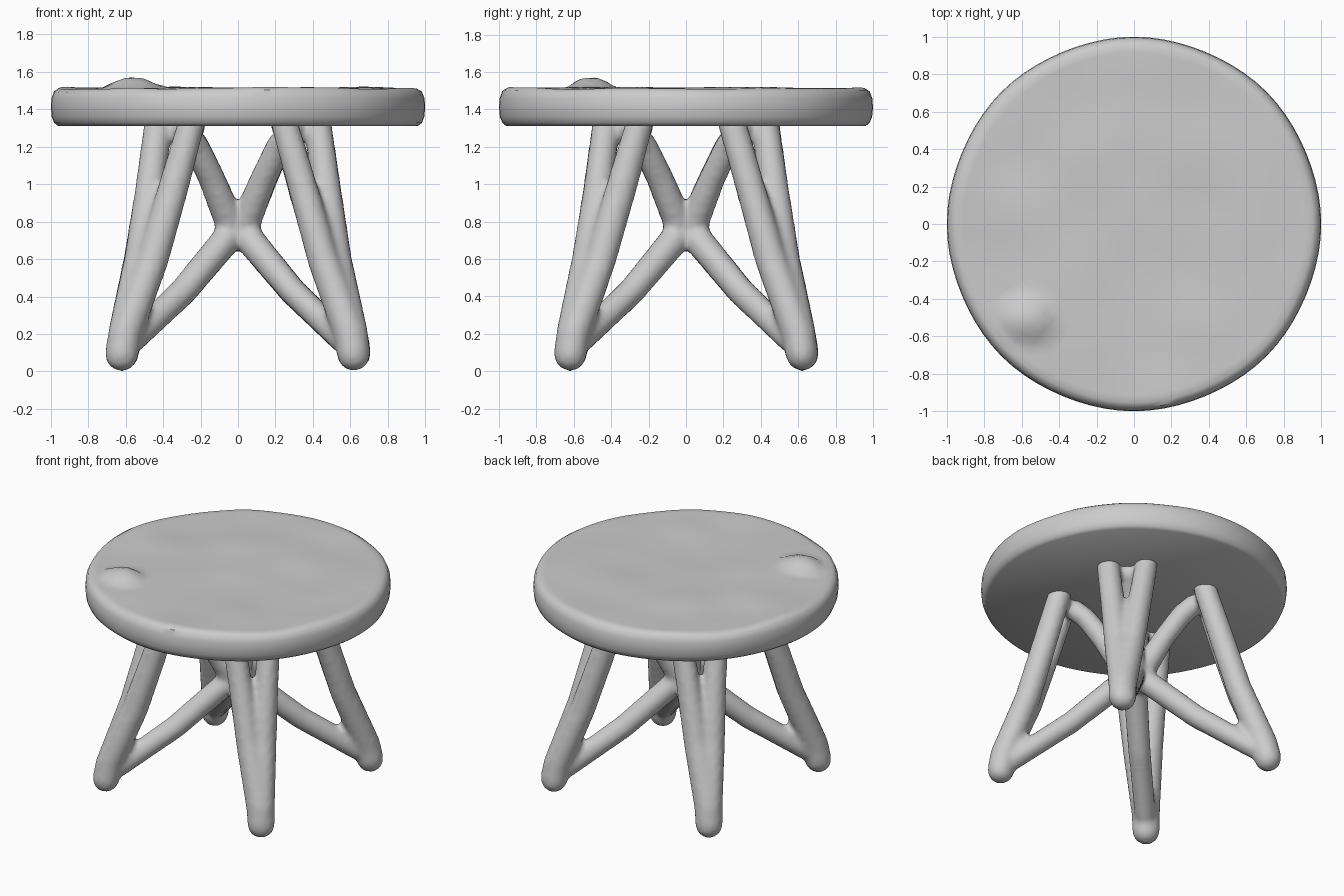
import bpy, bmesh, math
from mathutils import Vector, Matrix, noise

if "Cube" in bpy.data.objects:
    bpy.data.objects.remove(bpy.data.objects["Cube"])


def make_object(name, bm):
    mesh = bpy.data.meshes.new(name)
    bm.normal_update()
    bm.to_mesh(mesh)
    bm.free()
    obj = bpy.data.objects.new(name, mesh)
    bpy.context.collection.objects.link(obj)
    return obj


def branch(bm, nodes):
    """Chain of tapered rods with round joints; nodes are (x, y, z, radius)."""
    for x, y, z, r in nodes:
        bmesh.ops.create_icosphere(bm, subdivisions=2, radius=r,
                                   matrix=Matrix.Translation((x, y, z)))
    for a, b in zip(nodes, nodes[1:]):
        p, q = Vector(a[:3]), Vector(b[:3])
        turn = (q - p).to_track_quat('Z', 'Y').to_matrix().to_4x4()
        bmesh.ops.create_cone(bm, cap_ends=True, segments=14,
                              radius1=a[3], radius2=b[3], depth=(q - p).length,
                              matrix=Matrix.Translation((p + q) / 2) @ turn)


# Seat: lathed slab with worn, uneven top and a small knot near the rim
def seat_top(x, y):
    bumps = 0.012 * noise.noise(Vector((x * 3, y * 3, 0.5)))
    d = math.hypot((x + 0.57) / 0.15, (y + 0.51) / 0.13)
    knot = 0.06 * max(0.0, 1 - d * d) ** 0.8
    return bumps + knot


SEG = 80
profile = [(0.962, 1.312), (0.982, 1.328), (0.995, 1.36), (1.0, 1.41), (0.996, 1.46),
           (0.982, 1.495), (0.955, 1.512)]
profile += [(0.955 * (1 - i / 24), 1.512) for i in range(1, 24)]
bm = bmesh.new()
rings = []
for r, z in profile:
    ring = []
    for i in range(SEG):
        a = 2 * math.pi * i / SEG
        wobble = 1 - 0.005 * math.sin(4 * a) ** 2
        x, y = r * wobble * math.cos(a), r * wobble * math.sin(a)
        lift = seat_top(x, y) if z > 1.49 else 0
        ring.append(bm.verts.new((x, y, z + lift)))
    rings.append(ring)
for lo, hi in zip(rings, rings[1:]):
    for i in range(SEG):
        j = (i + 1) % SEG
        bm.faces.new((lo[i], lo[j], hi[j], hi[i]))
bm.faces.new(rings[0][::-1])
bm.faces.new(rings[-1])
seat = make_object("seat", bm)
bpy.context.view_layer.objects.active = seat
seat.select_set(True)
bpy.ops.object.shade_smooth_by_angle(angle=math.radians(40))
seat.select_set(False)

# Base: four forked branch legs with braces meeting at a central hub
bm = bmesh.new()
for sx in (-1, 1):
    for sy in (-1, 1):
        # Two prongs spreading from one foot
        for swap in (False, True):
            path = [(0.62, 0.62, 0.09, 0.09), (0.605, 0.60, 0.2, 0.09),
                    (0.525, 0.455, 0.6, 0.085), (0.47, 0.345, 0.98, 0.08),
                    (0.425, 0.245, 1.33, 0.075)]
            branch(bm, [((v if swap else u) * sx, (u if swap else v) * sy, z, r)
                        for u, v, z, r in path])
        # Lower and upper diagonal braces
        for path in ([(0.56, 0.17, 0.07), (0.29, 0.43, 0.074), (0.04, 0.73, 0.08)],
                     [(0.04, 0.79, 0.08), (0.14, 1.03, 0.072), (0.22, 1.2, 0.07),
                      (0.29, 1.29, 0.07)]):
            branch(bm, [(d * sx, d * sy, z, r) for d, z, r in path])
# Central hub
branch(bm, [(0, 0, 0.72, 0.085), (0, 0, 0.84, 0.085)])
# Natural unevenness of the wood
for v in bm.verts:
    v.co += noise.noise_vector(v.co * 5) * 0.006
base = make_object("branch_legs", bm)
remesh = base.modifiers.new("fuse", 'REMESH')
remesh.mode = 'VOXEL'
remesh.voxel_size = 0.02
remesh.use_smooth_shade = True
smooth = base.modifiers.new("soften", 'SMOOTH')
smooth.factor = 0.5
smooth.iterations = 4
